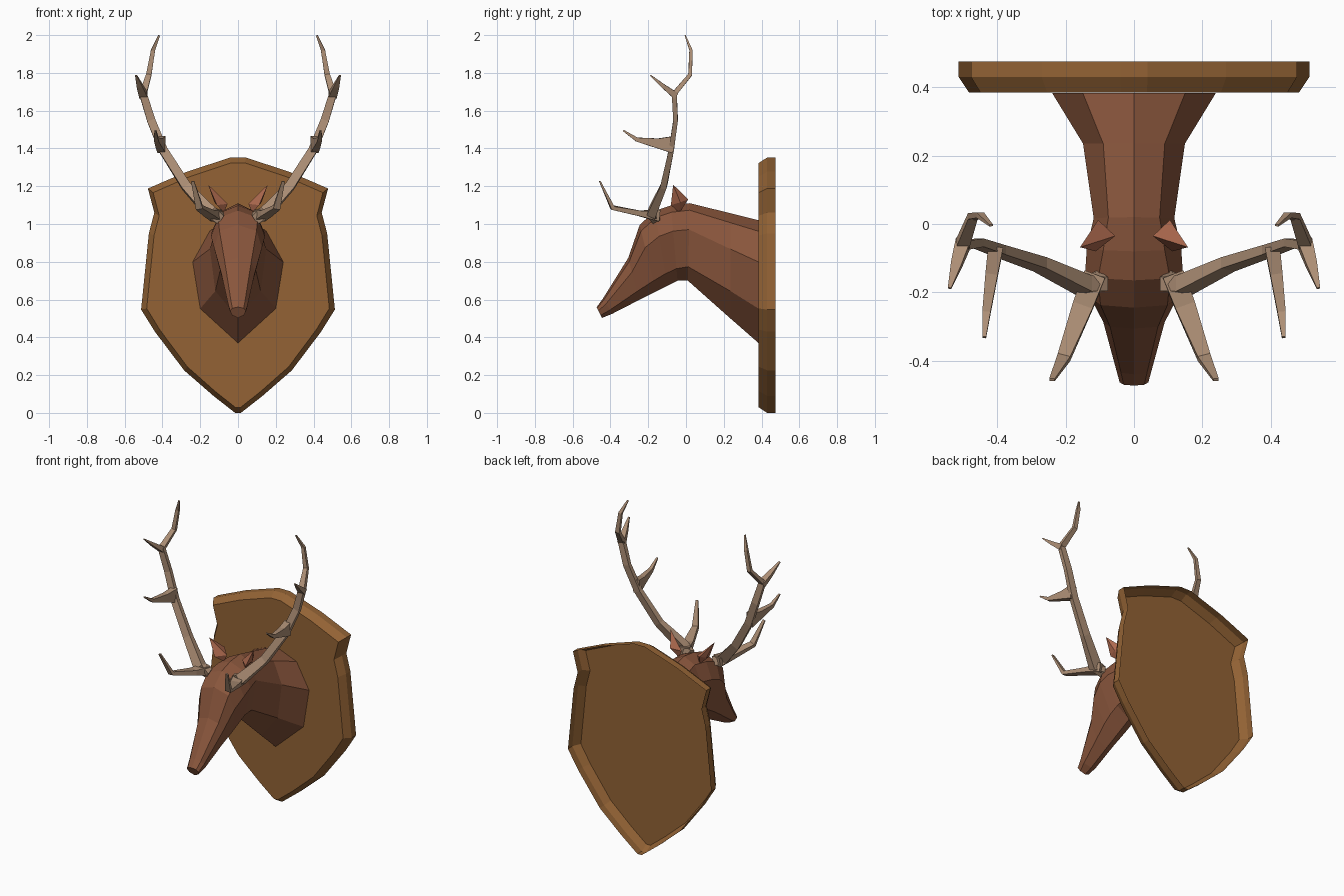
import bpy, bmesh
from mathutils import Vector


def material(name, rgb):
    m = bpy.data.materials.new(name)
    m.diffuse_color = (*rgb, 1)
    return m


WOOD = material("warm wood", (0.292, 0.124, 0.035))
FUR = material("brown fur", (0.25, 0.092, 0.045))
EAR = material("reddish ear", (0.44, 0.15, 0.08))
ANTLER = material("pale antler", (0.42, 0.275, 0.18))


def finish(bm, name, mat, mirror=False):
    bmesh.ops.recalc_face_normals(bm, faces=bm.faces)
    mesh = bpy.data.meshes.new(name)
    bm.to_mesh(mesh)
    bm.free()
    mesh.materials.append(mat)
    ob = bpy.data.objects.new(name, mesh)
    bpy.context.collection.objects.link(ob)
    if mirror:
        mod = ob.modifiers.new("mirror", 'MIRROR')
        mod.use_mirror_merge = False
    return ob


def loft(bm, rings, cap_start=True):
    """Skin closed rings of points and cap the ends."""
    vs = [[bm.verts.new(p) for p in r] for r in rings]
    n = len(vs[0])
    for a, b in zip(vs, vs[1:]):
        for i in range(n):
            j = (i + 1) % n
            bm.faces.new((a[i], a[j], b[j], b[i]))
    if cap_start:
        bm.faces.new(vs[0])
    bm.faces.new(vs[-1])


def branch(bm, path):
    """Flattened four-sided branch through (x, y, z, half height, half width) points."""
    pts = [Vector(p[:3]) for p in path]
    rings = []
    for i, p in enumerate(pts):
        t = (pts[min(i + 1, len(pts) - 1)] - pts[max(i - 1, 0)]).normalized()
        u = t.cross(Vector((1, 0, 0))).normalized() * path[i][3]
        v = t.cross(u).normalized() * path[i][4]
        rings.append([p + u + v, p - u + v, p - u - v, p + u - v])
    loft(bm, rings)


# shield plaque: hollow shell, open at the back, with chamfered front edge
half = [(0.04, 1.352), (0.27, 1.277), (0.477, 1.188), (0.443, 1.06), (0.472, 0.95),
        (0.513, 0.547), (0.44, 0.43), (0.285, 0.225), (0.13, 0.09), (0.015, 0.0)]
outline = half + [(-x, z) for x, z in reversed(half)]
bm = bmesh.new()
loft(bm, [[(x, 0.475, z) for x, z in outline],
          [(x, 0.43, z) for x, z in outline],
          [(x * 0.942, 0.385, 0.68 + (z - 0.68) * 0.957) for x, z in outline]], False)
finish(bm, "shield_plaque", WOOD)

# neck and head: top y,z, bottom y,z, half widths high, middle, low, and depth of the low edge
sections = [
    (0.384, 1.02, 0.384, 0.37, 0.15, 0.24, 0.20, 0.72),
    (0.235, 1.057, 0.235, 0.50, 0.09, 0.149, 0.12, 0.74),
    (0.02, 1.11, 0.01, 0.70, 0.075, 0.118, 0.09, 0.82),
    (-0.08, 1.098, -0.045, 0.70, 0.09, 0.138, 0.085, 0.84),
    (-0.165, 1.07, -0.10, 0.672, 0.105, 0.143, 0.085, 0.84),
    (-0.245, 0.995, -0.16, 0.642, 0.098, 0.127, 0.08, 0.84),
    (-0.306, 0.82, -0.25, 0.597, 0.07, 0.09, 0.065, 0.8),
    (-0.44, 0.605, -0.39, 0.525, 0.038, 0.053, 0.045, 0.75),
    (-0.473, 0.56, -0.445, 0.503, 0.03, 0.042, 0.032, 0.75),
]
rings = []
for ty, tz, by, bz, w1, w2, w3, t3 in sections:
    top, low = Vector((0, ty, tz)), Vector((0, by, bz))
    side = [(top.lerp(low, t), w) for t, w in ((0.09, w1), (0.34, w2), (t3, w3))]
    rings.append([top] + [p + Vector((w, 0, 0)) for p, w in side] + [low]
                 + [p - Vector((w, 0, 0)) for p, w in reversed(side)])
bm = bmesh.new()
loft(bm, rings, False)
finish(bm, "neck_and_head", FUR)

# ears: pointed leaf shapes
bm = bmesh.new()
base, tip = (0.075, -0.035, 1.06), (0.158, -0.068, 1.208)
ring = [(0.105, 0.012, 1.13), (0.125, -0.03, 1.115), (0.112, -0.08, 1.10), (0.055, -0.035, 1.107)]
b, t = bm.verts.new(base), bm.verts.new(tip)
vs = [bm.verts.new(p) for p in ring]
for i in range(4):
    bm.faces.new((b, vs[i], vs[i - 1]))
    bm.faces.new((t, vs[i - 1], vs[i]))
finish(bm, "ears", EAR, True)

# antlers: main beam and three forward tines
bm = bmesh.new()
branch(bm, [(0.09, -0.165, 1.03, 0.022, 0.028), (0.145, -0.18, 1.06, 0.024, 0.032),
            (0.275, -0.118, 1.20, 0.017, 0.025), (0.395, -0.078, 1.39, 0.014, 0.023),
            (0.46, -0.055, 1.55, 0.012, 0.022), (0.503, -0.062, 1.69, 0.014, 0.02),
            (0.472, 0.022, 1.79, 0.010, 0.014), (0.45, 0.026, 1.92, 0.008, 0.011),
            (0.418, -0.004, 1.998, 0.003, 0.005)])
branch(bm, [(0.115, -0.15, 1.045, 0.03, 0.032), (0.15, -0.24, 1.055, 0.015, 0.03),
            (0.205, -0.39, 1.087, 0.011, 0.019), (0.24, -0.456, 1.226, 0.004, 0.008)])
branch(bm, [(0.405, -0.07, 1.42, 0.045, 0.022), (0.417, -0.15, 1.427, 0.026, 0.018),
            (0.432, -0.26, 1.447, 0.011, 0.012), (0.438, -0.332, 1.495, 0.004, 0.005)])
branch(bm, [(0.50, -0.055, 1.68, 0.018, 0.022), (0.52, -0.12, 1.73, 0.011, 0.016),
            (0.54, -0.188, 1.787, 0.003, 0.005)])
finish(bm, "antlers", ANTLER, True)
